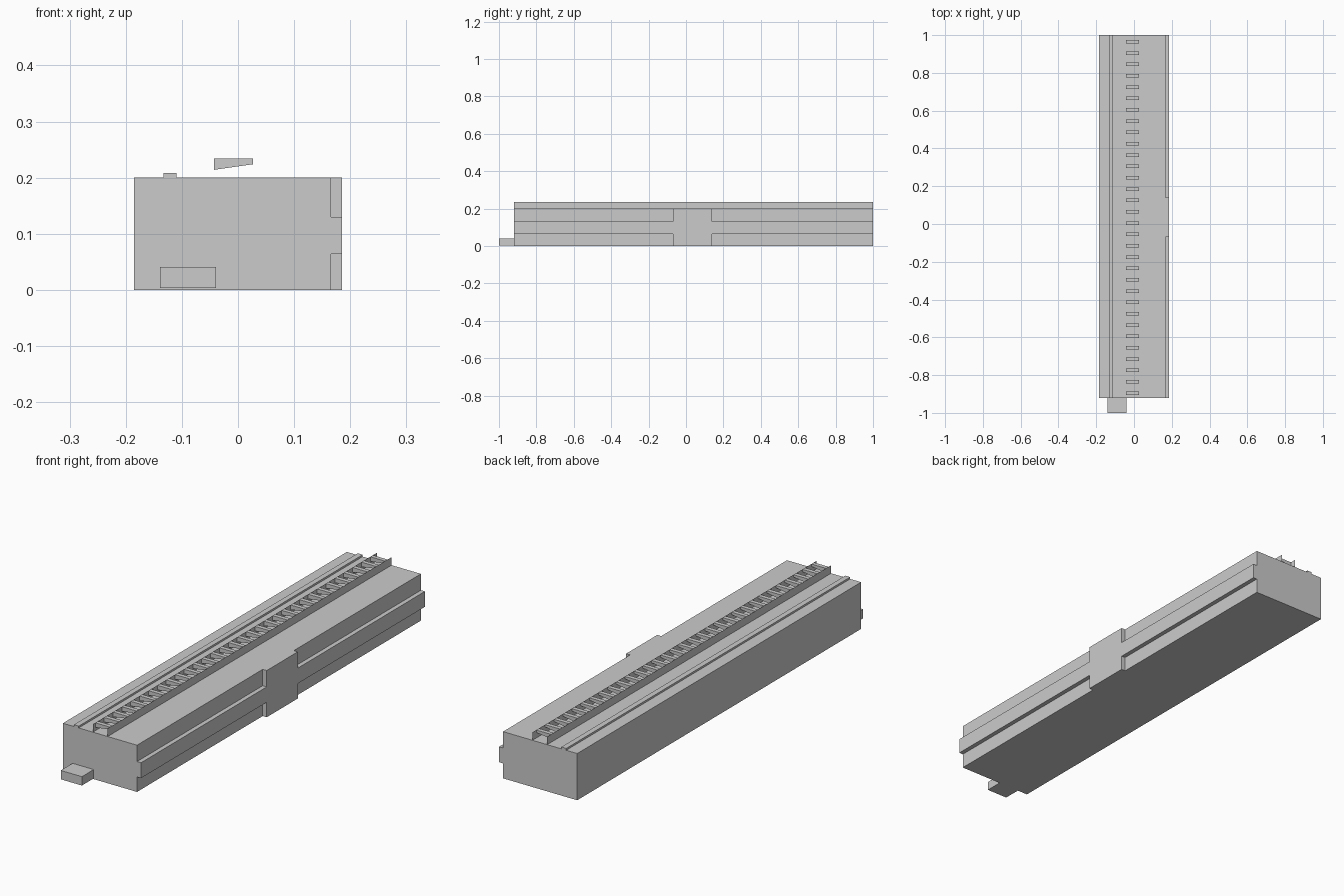
import bpy

if "Cube" in bpy.data.objects:
    bpy.data.objects.remove(bpy.data.objects["Cube"])


def prism(name, profile, y0, y1):
    """Extrude an (x, z) profile along y into a closed solid."""
    n = len(profile)
    verts = [(x, y, z) for y in (y0, y1) for x, z in profile]
    faces = [tuple(range(n)), tuple(range(2 * n - 1, n - 1, -1))]
    faces += [(i, i + n, (i + 1) % n + n, (i + 1) % n) for i in range(n)]
    return add_mesh(name, verts, faces)


def add_mesh(name, verts, faces):
    mesh = bpy.data.meshes.new(name)
    mesh.from_pydata(verts, [], faces)
    mesh.update()
    obj = bpy.data.objects.new(name, mesh)
    bpy.context.collection.objects.link(obj)
    return obj


def box(name, x0, x1, y0, y1, z0, z1):
    return prism(name, [(x0, z0), (x1, z0), (x1, z1), (x0, z1)], y0, y1)


FRONT, BACK = -0.92, 1.0
LEFT, INNER, RIGHT = -0.185, 0.166, 0.185
TOP, RACK_TOP = 0.2, 0.234
BAND_LOW, BAND_HIGH = 0.064, 0.13

# Main body with the raised horizontal band along its right side
prism("body", [(LEFT, 0), (INNER, 0), (INNER, BAND_LOW), (RIGHT, BAND_LOW),
               (RIGHT, BAND_HIGH), (INNER, BAND_HIGH), (INNER, TOP), (LEFT, TOP)],
      FRONT, BACK)

# Central upright pad, above and below the band
for name, z0, z1 in (("lower_pad", 0, BAND_LOW), ("upper_pad", BAND_HIGH, TOP)):
    box(name, INNER, RIGHT, -0.07, 0.14, z0, z1)

# Low strip along the top left
box("top_strip", -0.133, -0.11, FRONT, BACK, TOP, 0.208)

# Tab at the front foot
box("front_tab", -0.139, -0.039, -1.0, FRONT, 0.003, 0.041)

# Rack: two thin sheet walls with wedge slats between them
X0, X1 = -0.043, 0.027
for name, x in (("left_rack_wall", X0), ("right_rack_wall", X1)):
    add_mesh(name, [(x, FRONT, TOP), (x, BACK, TOP), (x, BACK, RACK_TOP), (x, FRONT, RACK_TOP)],
             [(0, 1, 2, 3)])

slat_profile = [(X0, 0.214), (X1, 0.224), (X1, RACK_TOP), (X0, RACK_TOP)]
for i in range(32):
    y = 0.965 - i * 0.06
    prism(f"slat_{i + 1}", slat_profile, y - 0.009, y + 0.009)
